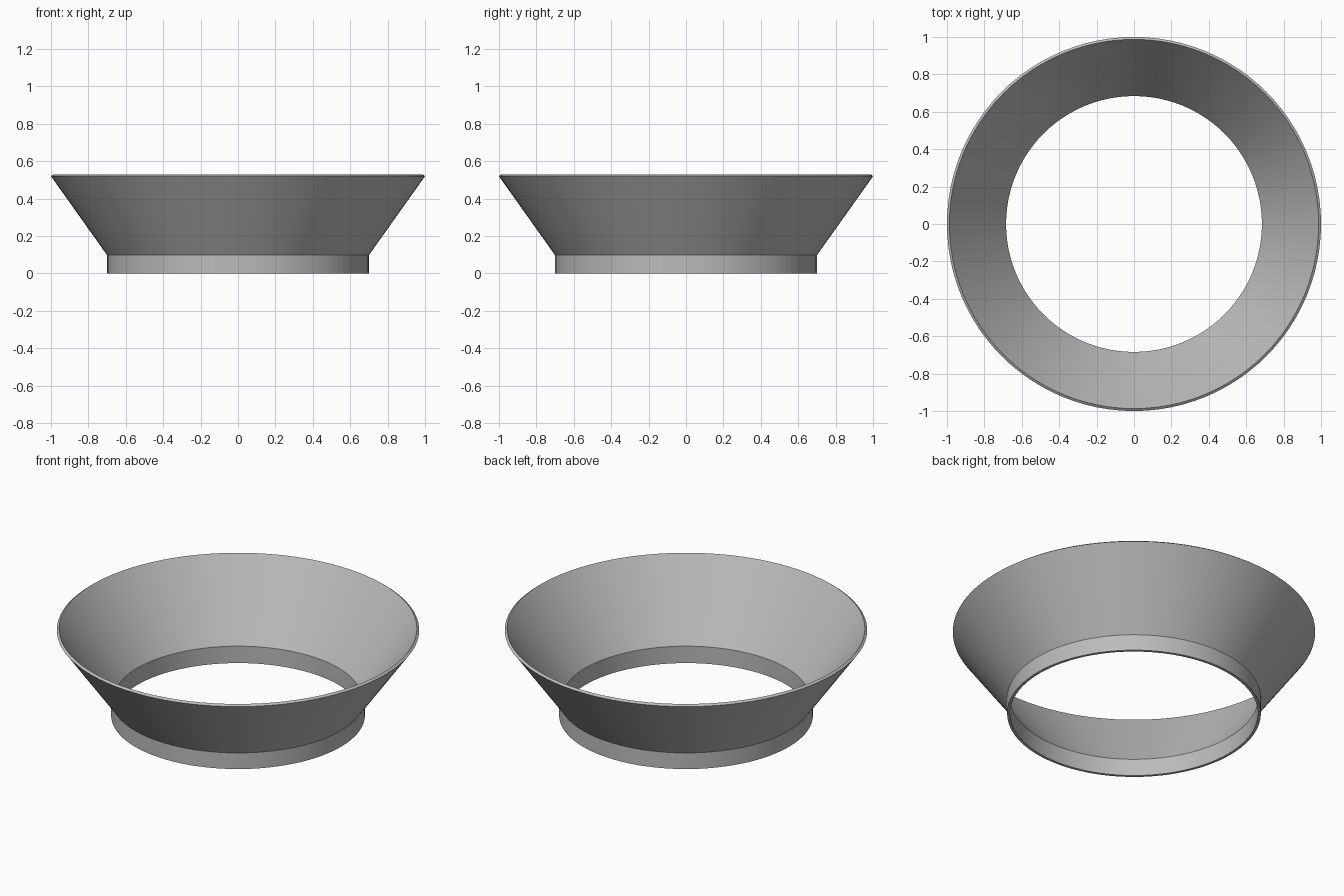
import bpy
import bmesh
from math import cos, sin, tau, radians

cube = bpy.data.objects.get("Cube")
if cube:
    bpy.data.objects.remove(cube, do_unlink=True)

SEGMENTS = 96
# Closed wall section (radius, height): collar, flared cone, slanted rim
PROFILE = [(0.70, 0), (0.70, 0.098), (1.0, 0.52),
           (0.987, 0.53), (0.684, 0.103), (0.684, 0)]

# Plain grey material
grey = bpy.data.materials.new("plain grey")
grey.use_nodes = True
colour = (0.5, 0.5, 0.5, 1)
grey.diffuse_color = colour
grey.node_tree.nodes["Principled BSDF"].inputs["Base Color"].default_value = colour

# Flared ring: the section swept around the vertical axis
bm = bmesh.new()
rings = [[bm.verts.new((r * cos(tau * i / SEGMENTS), r * sin(tau * i / SEGMENTS), z))
          for i in range(SEGMENTS)] for r, z in PROFILE]
for lower, upper in zip(rings, rings[1:] + rings[:1]):
    for i in range(SEGMENTS):
        j = (i + 1) % SEGMENTS
        bm.faces.new((lower[i], lower[j], upper[j], upper[i]))
bmesh.ops.recalc_face_normals(bm, faces=bm.faces)
mesh = bpy.data.meshes.new("flared_ring")
bm.to_mesh(mesh)
bm.free()
mesh.materials.append(grey)
ring = bpy.data.objects.new("flared_ring", mesh)
bpy.context.collection.objects.link(ring)

# Smooth round walls with crisp rims and crease
bpy.ops.object.select_all(action="DESELECT")
ring.select_set(True)
bpy.context.view_layer.objects.active = ring
bpy.ops.object.shade_smooth_by_angle(angle=radians(30))
